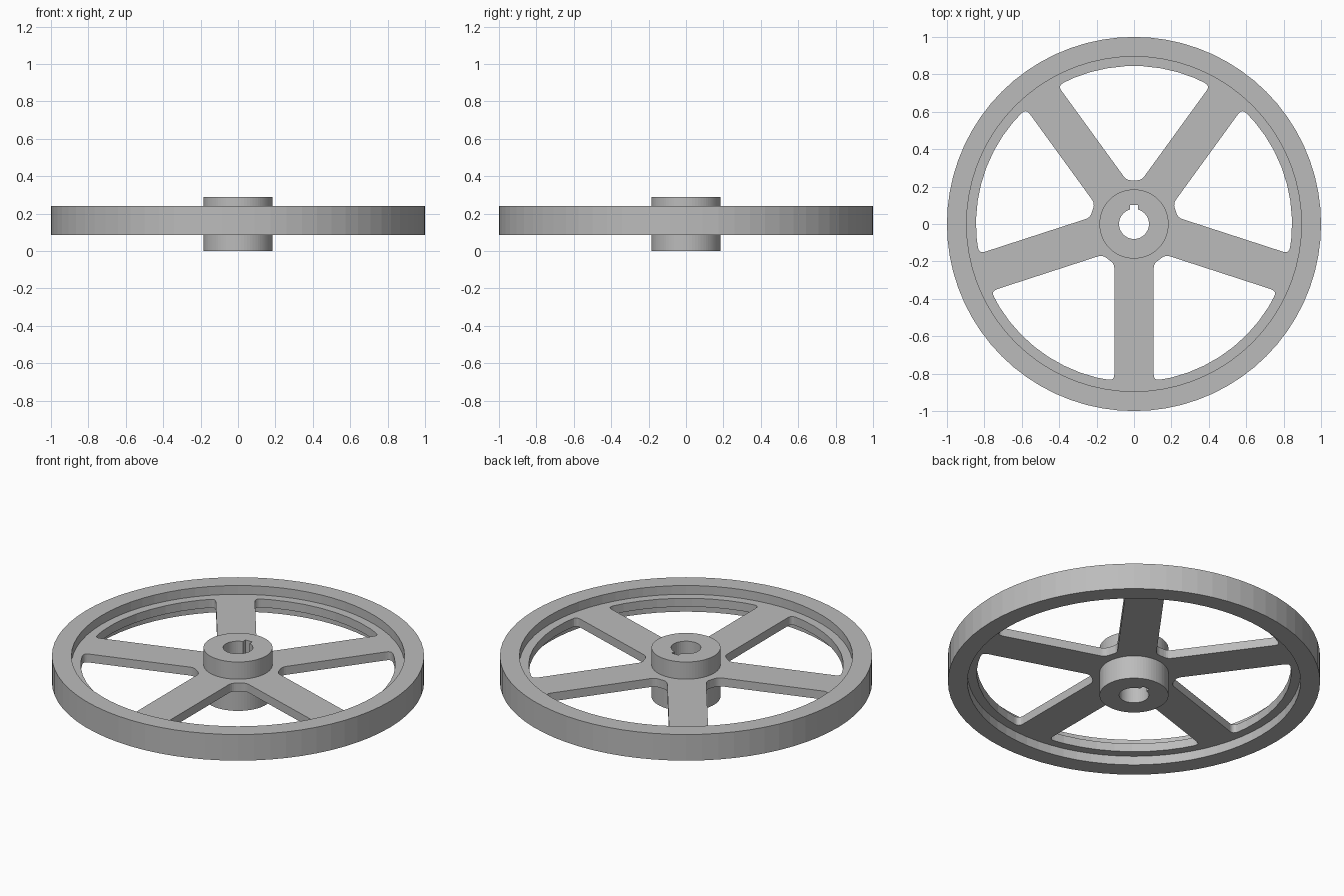
import bpy
import bmesh
from math import cos, sin, tan, pi, radians, atan2, hypot, asin

cube = bpy.data.objects.get("Cube")
if cube:
    bpy.data.objects.remove(cube, do_unlink=True)

# Single plain metal colour
GREY = (0.5, 0.5, 0.5, 1.0)
metal = bpy.data.materials.new("grey_metal")
metal.use_nodes = True
metal.diffuse_color = GREY
metal.node_tree.nodes["Principled BSDF"].inputs["Base Color"].default_value = GREY

SPOKES = 5
STEP = 2 * pi / SPOKES
HALF_SPOKE = 0.105


def circle(radius, count=72):
    return [(radius * cos(2 * pi * i / count), radius * sin(2 * pi * i / count))
            for i in range(count)]


def arc(radius, start, end, count):
    return [(radius * cos(start + (end - start) * i / count),
             radius * sin(start + (end - start) * i / count))
            for i in range(count + 1)]


def fillet(prev, corner, nxt, size, count=4):
    """Round one corner with a quadratic curve."""
    ends = []
    for p in (prev, nxt):
        dx, dy = p[0] - corner[0], p[1] - corner[1]
        k = size / hypot(dx, dy)
        ends.append((corner[0] + dx * k, corner[1] + dy * k))
    pts = []
    for i in range(count + 1):
        t = i / count
        pts.append(tuple((1 - t) ** 2 * a + 2 * t * (1 - t) * c + t * t * b
                         for a, c, b in zip(ends[0], corner, ends[1])))
    return pts


def window(centre, inner=0.237, outer=0.845):
    """Opening between two parallel-sided spokes, with rounded corners."""
    half_out = STEP / 2 - asin(HALF_SPOKE / outer)
    half_in = STEP / 2 - asin(HALF_SPOKE / inner)
    pts = arc(outer, centre - half_out, centre + half_out, 9)
    pts += arc(inner, centre + half_in, centre - half_in, 1)
    corners = {0: 0.035, 9: 0.035, 10: 0.025, 11: 0.025}
    result = []
    for i, p in enumerate(pts):
        if i in corners:
            result += fillet(pts[i - 1], p, pts[(i + 1) % len(pts)], corners[i])
        else:
            result.append(p)
    return result


def plate(name, loops, z0, z1):
    """Fill an outline with holes and extrude it upwards."""
    bm = bmesh.new()
    for loop in loops:
        verts = [bm.verts.new((x, y, z0)) for x, y in loop]
        for i, v in enumerate(verts):
            bm.edges.new((verts[i - 1], v))
    bmesh.ops.triangle_fill(bm, edges=bm.edges[:], use_beauty=True)
    top = bmesh.ops.extrude_face_region(bm, geom=bm.faces[:], use_keep_orig=True)
    moved = [g for g in top["geom"] if isinstance(g, bmesh.types.BMVert)]
    bmesh.ops.translate(bm, verts=moved, vec=(0, 0, z1 - z0))
    bmesh.ops.recalc_face_normals(bm, faces=bm.faces[:])
    mesh = bpy.data.meshes.new(name)
    bm.to_mesh(mesh)
    bm.free()
    mesh.materials.append(metal)
    obj = bpy.data.objects.new(name, mesh)
    bpy.context.collection.objects.link(obj)
    return obj


# Outer rim ring
plate("rim", [circle(1.0), circle(0.895)], 0.085, 0.24)

# Thin web: spokes between five rounded openings
windows = [window(pi / 2 + i * STEP) for i in range(SPOKES)]
plate("spokes", [circle(0.91), circle(0.17)] + windows, 0.138, 0.188)

# Hub with a round bore and a square keyway on the back side
BORE, KEY_HALF, KEY_TOP = 0.08, 0.022, 0.102
gap = asin(KEY_HALF / BORE)
bore = arc(BORE, pi / 2 + gap, pi / 2 + 2 * pi - gap, 36)
bore += [(KEY_HALF, KEY_TOP), (-KEY_HALF, KEY_TOP)]
plate("hub", [circle(0.185), bore], 0.0, 0.29)
